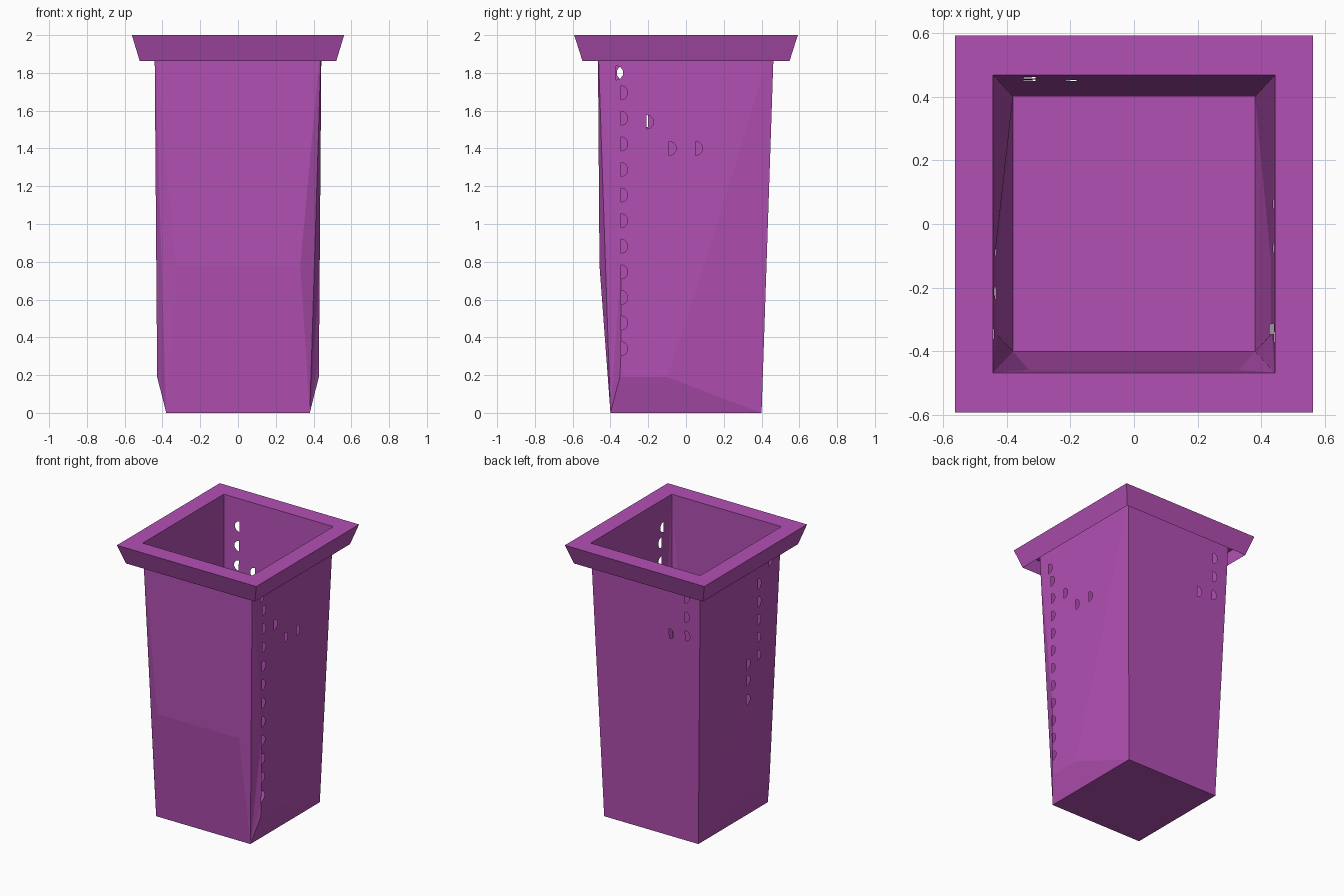
import bpy, math
from mathutils import Vector
from mathutils.geometry import delaunay_2d_cdt

if "Cube" in bpy.data.objects:
    bpy.data.objects.remove(bpy.data.objects["Cube"])

mat = bpy.data.materials.new("purple")
mat.diffuse_color = (0.45, 0.08, 0.45, 1)
mat.use_nodes = True
mat.node_tree.nodes["Principled BSDF"].inputs["Base Color"].default_value = mat.diffuse_color

X0, X1 = 0.38, 0.442    # half width at floor and at the top
Y0, Y1 = 0.40, 0.467    # half depth at floor and at the top
H = 2.0


def make(name, verts, faces):
    me = bpy.data.meshes.new(name)
    me.from_pydata(verts, [], faces)
    me.materials.append(mat)
    ob = bpy.data.objects.new(name, me)
    bpy.context.collection.objects.link(ob)
    return ob


def lerp_profile(prof, z):
    for (za, a), (zb, b) in zip(prof, prof[1:]):
        if z <= zb:
            return a + (b - a) * (z - za) / (zb - za)
    return prof[-1][1]


def wall(name, n, w0, w1, prof, holes, ridge):
    """Tapered wall facing n, with small D-shaped holes and a bulged fold row."""
    n = Vector(n)
    t = Vector((0, 0, 1)).cross(n)
    pts = [Vector(p) for p in ((-w0, 0), (w0, 0), (w1, H), (-w1, H))]
    edges = [(0, 1), (1, 2), (2, 3), (3, 0)]
    pts += [Vector(p) for p in ridge]
    hole_faces = []
    for u, z in holes:
        b = len(pts)
        for i in range(6):
            a = -math.pi / 2 + math.pi * i / 5
            pts.append(Vector((u - 0.02 + 0.038 * math.cos(a), z + 0.038 * math.sin(a))))
        hole_faces.append(list(range(b, b + 6)))
    co, _, tris, _, _, orig = delaunay_2d_cdt(pts, edges, hole_faces, 0, 1e-5)
    faces = [f for f, o in zip(tris, orig) if not o]
    verts = []
    for p in co:
        w = w0 + (w1 - w0) * p.y / H
        on_edge = abs(abs(p.x) - w) < 1e-4
        straight = prof[0][1] + (prof[-1][1] - prof[0][1]) * p.y / H
        d = straight if on_edge else lerp_profile(prof, p.y)
        verts.append(t * p.x + n * d + Vector((0, 0, p.y)))
    return make(name, verts, faces)


# right wall: long column of holes near the front edge, plus a curved row
right = [(-0.325, 0.34 + 0.1355 * i) for i in range(11)]
right += [(-0.35, 1.8), (-0.19, 1.54), (-0.07, 1.4), (0.07, 1.4)]
side = [(0, X0), (0.19, 0.428), (H, X1)]
wall("right_wall", (1, 0, 0), Y0, Y1, side, right,
     [(-0.35, 0.19), (-0.1, 0.19), (0.15, 0.95)])

# left wall
left = [(0.22, 1.16 + 0.13 * i) for i in range(5)]
left += [(0.1, 0.88), (0.1, 1.02), (0.1, 1.14), (0.35, 1.8)]
wall("left_wall", (-1, 0, 0), Y0, Y1, side, left,
     [(0.35, 0.19), (0.1, 0.19)])

# front wall, slightly bulged, and back wall
wall("front_wall", (0, -1, 0), X0, X1, [(0, Y0), (0.78, 0.458), (H, Y1)], [],
     [(-0.33, 0.78), (0.33, 0.78)])
wall("back_wall", (0, 1, 0), X0, X1, [(0, Y0), (H, Y1)],
     [(0.33, 1.8), (0.33, 1.66), (0.33, 1.52), (0.2, 1.5)], [])


def ring(x, y, z):
    return [(-x, -y, z), (x, -y, z), (x, y, z), (-x, y, z)]


# floor
make("floor", ring(X0, Y0, 0), [(3, 2, 1, 0)])

# flared rim: sloped skirt and flat top, open underneath
rv = ring(0.52, 0.548, 1.862) + ring(0.562, 0.592, H) + ring(X1, Y1, H)
rf = [(k + i, k + (i + 1) % 4, k + 4 + (i + 1) % 4, k + 4 + i)
      for k in (0, 4) for i in range(4)]
make("rim", rv, rf)
